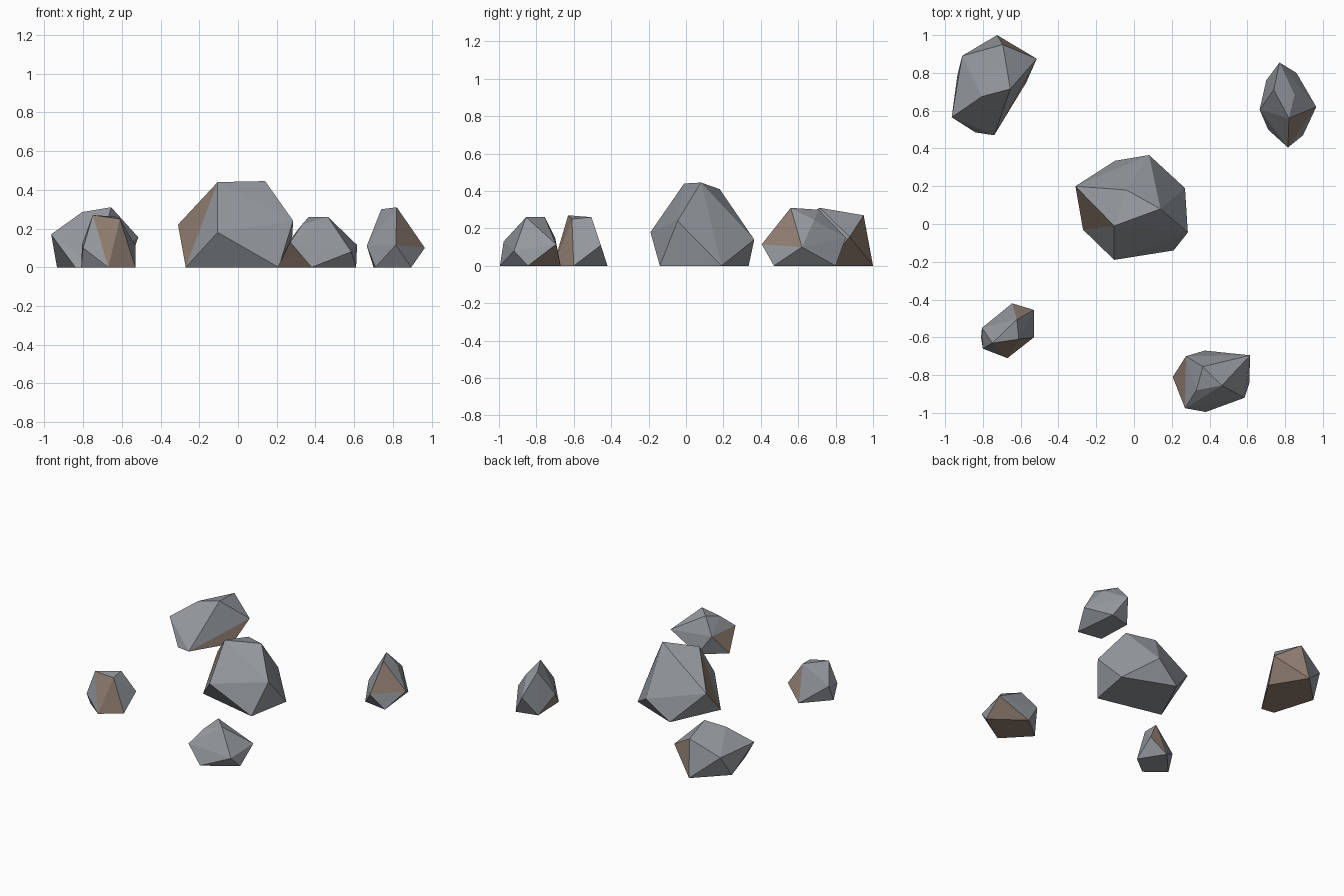
import bpy
import bmesh
from mathutils import Vector
from mathutils.bvhtree import BVHTree

default_cube = bpy.data.objects.get("Cube")
if default_cube:
    bpy.data.objects.remove(default_cube, do_unlink=True)


def make_material(name, rgb):
    """Create one flat, matte colour."""
    material = bpy.data.materials.new(name)
    material.use_nodes = True
    colour = (*rgb, 1.0)
    material.diffuse_color = colour
    shader = material.node_tree.nodes["Principled BSDF"]
    shader.inputs["Base Color"].default_value = colour
    shader.inputs["Roughness"].default_value = 0.9
    return material


stone_grey = make_material("stone_grey", (0.30, 0.32, 0.345))
earth_brown = make_material("earth_brown", (0.29, 0.215, 0.17))


def make_rock(name, base, middle, top, stains):
    """Wrap a faceted hull around three loose rings of corners.

    base: (x, y) corners on the ground; middle and top: (x, y, z) corners.
    stains: spots whose nearest facet is coloured brown.
    """
    bm = bmesh.new()
    for corner in [(x, y, 0) for x, y in base] + middle + top:
        bm.verts.new(corner)
    hull = bmesh.ops.convex_hull(bm, input=bm.verts)
    unused = {g for g in hull["geom_interior"] + hull["geom_unused"]
              if isinstance(g, bmesh.types.BMVert)}
    bmesh.ops.delete(bm, geom=list(unused), context="VERTS")

    # Merge coplanar triangles into single facets
    bmesh.ops.dissolve_limit(bm, angle_limit=0.01,
                             verts=bm.verts, edges=bm.edges)
    bmesh.ops.recalc_face_normals(bm, faces=bm.faces)
    bm.faces.ensure_lookup_table()
    bm.faces.index_update()

    # Brown facets
    surface = BVHTree.FromBMesh(bm)
    for spot in stains:
        index = surface.find_nearest(Vector(spot))[2]
        bm.faces[index].material_index = 1

    mesh = bpy.data.meshes.new(name)
    bm.to_mesh(mesh)
    bm.free()
    mesh.materials.append(stone_grey)
    mesh.materials.append(earth_brown)
    rock = bpy.data.objects.new(name, mesh)
    bpy.context.collection.objects.link(rock)
    return rock


# Large boulder in the middle
make_rock(
    "centre_boulder",
    base=[(-.10, .335), (.27, .19), (.21, -.14), (-.27, -.03)],
    middle=[(-.31, .20, .22), (.08, .365, .14), (.285, -.045, .24), (-.105, -.19, .18)],
    top=[(-.105, -.01, .44), (.14, .08, .445), (-.04, .18, .41)],
    stains=[(-.17, 0, .28), (-.23, -.01, .13)],
)

# Long rock at the back
make_rock(
    "back_right_rock",
    base=[(-.725, 1), (-.57, .75), (-.74, .47), (-.84, .485), (-.935, .79)],
    middle=[(-.515, .875, .155), (-.965, .565, .17), (-.91, .89, .16)],
    top=[(-.695, .95, .27), (-.655, .715, .31), (-.805, .675, .285)],
    stains=[(-.645, .94, .14), (-.605, .70, .05), (-.60, .875, .05), (-.75, .75, -.02)],
)

# Narrow pointed rock
make_rock(
    "back_left_rock",
    base=[(.86, .80), (.895, .47), (.71, .50), (.70, .76)],
    middle=[(.77, .855, .15), (.965, .62, .10), (.815, .405, .115), (.665, .605, .11)],
    top=[(.74, .71, .30), (.85, .685, .245), (.82, .56, .31)],
    stains=[(.865, .53, .175), (.69, .62, .035)],
)

# Smallest rock
make_rock(
    "front_right_rock",
    base=[(-.645, -.42), (-.53, -.60), (-.67, -.71), (-.81, -.60)],
    middle=[(-.53, -.455, .11), (-.80, -.66, .10), (-.805, -.55, .12)],
    top=[(-.62, -.505, .26), (-.61, -.61, .25), (-.75, -.63, .27)],
    stains=[(-.68, -.67, .15), (-.60, -.65, .10), (-.60, -.46, .12)],
)

# Low wedge-shaped rock
make_rock(
    "front_left_rock",
    base=[(.375, -.67), (.61, -.845), (.38, -.995), (.205, -.81)],
    middle=[(.615, -.695, .115), (.585, -.92, .08), (.27, -.975, .13), (.275, -.70, .15)],
    top=[(.365, -.755, .26), (.465, -.855, .26), (.33, -.88, .22)],
    stains=[(.28, -.755, .137), (.268, -.888, .11), (.285, -.93, .04),
            (.53, -.74, .04), (.42, -.83, -.02)],
)
